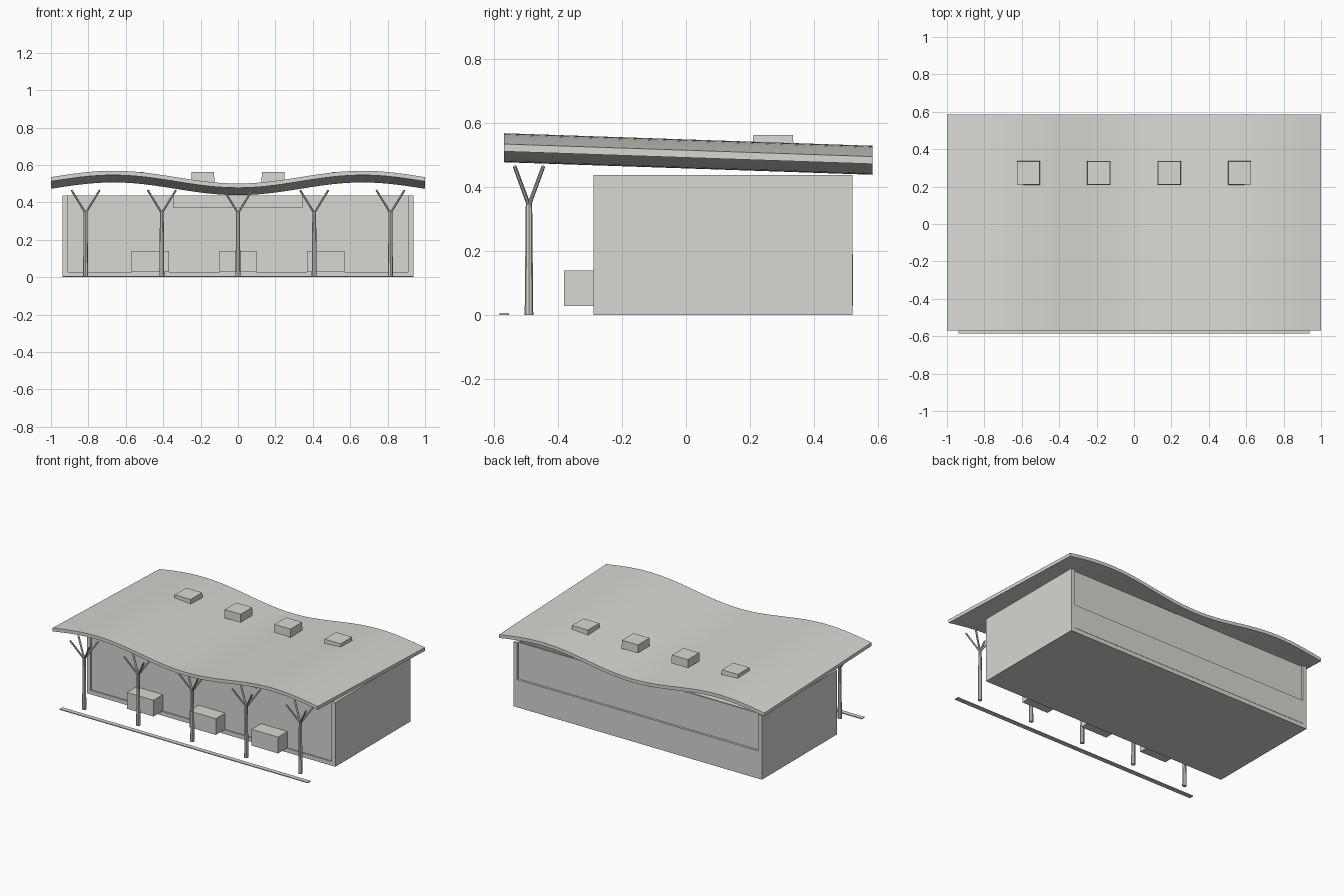
import bpy, bmesh, math
from mathutils import Vector

if "Cube" in bpy.data.objects:
    bpy.data.objects.remove(bpy.data.objects["Cube"])

grey = bpy.data.materials.new("warm_grey")
grey.diffuse_color = (0.69, 0.68, 0.65, 1)
grey.use_nodes = True
grey.node_tree.nodes["Principled BSDF"].inputs["Base Color"].default_value = grey.diffuse_color


def finish(name, bm):
    bmesh.ops.recalc_face_normals(bm, faces=bm.faces)
    me = bpy.data.meshes.new(name)
    bm.to_mesh(me)
    bm.free()
    me.materials.append(grey)
    ob = bpy.data.objects.new(name, me)
    bpy.context.collection.objects.link(ob)
    return ob


def smooth(ob):
    bpy.ops.object.select_all(action='DESELECT')
    ob.select_set(True)
    bpy.context.view_layer.objects.active = ob
    bpy.ops.object.shade_smooth_by_angle(angle=math.radians(40))


def box(name, x0, x1, y0, y1, z0, z1, taper=1.0):
    bm = bmesh.new()
    bmesh.ops.create_cube(bm, size=1)
    for v in bm.verts:
        k = taper if v.co.z > 0 else 1.0
        v.co = Vector(((x0 + x1) / 2 + v.co.x * k * (x1 - x0),
                       (y0 + y1) / 2 + v.co.y * k * (y1 - y0),
                       (z0 + z1) / 2 + v.co.z * (z1 - z0)))
    return finish(name, bm)


def rod(bm, a, b, r0, r1, sides):
    a, b = Vector(a), Vector(b)
    d = b - a
    made = bmesh.ops.create_cone(bm, cap_ends=True, segments=sides,
                                 radius1=r0, radius2=r1, depth=d.length)
    rot = d.to_track_quat('Z', 'Y')
    for v in made['verts']:
        v.co = rot @ v.co + (a + b) / 2


# wavy roof, sloping gently down to the back
def roof_z(x, y):
    return 0.535 - 0.034 * math.cos(1.5 * math.pi * x) - 0.034 * (y + 0.57)


N, T = 40, 0.023
bm = bmesh.new()
rings = []
for i in range(N + 1):
    x = -1 + 2 * i / N
    rings.append([bm.verts.new((x, y, roof_z(x, y) - t))
                  for y, t in ((-0.57, 0), (0.585, 0), (0.585, T), (-0.57, T))])
for a, b in zip(rings, rings[1:]):
    for k in range(4):
        bm.faces.new((a[k], a[(k + 1) % 4], b[(k + 1) % 4], b[k]))
bm.faces.new(rings[0])
bm.faces.new(rings[-1])
smooth(finish("wavy_roof", bm))

# rooflights
for x, zb in ((-0.565, 0.522), (-0.188, 0.507), (0.188, 0.507), (0.565, 0.522)):
    box("rooflight", x - 0.062, x + 0.062, 0.209, 0.337, zb, 0.563, 0.97)

# open-topped hall: floor, side walls, front wall, back wall and back glazing
W, H = 0.937, 0.438
box("floor_slab", -W, W, -0.29, 0.521, 0, 0.028)
for s in (-1, 1):
    xs = sorted((s * W, s * (W - 0.028)))
    box("side_wall", *xs, -0.29, 0.521, 0.028, H)
I = W - 0.028
box("front_wall", -I, I, -0.281, -0.268, 0.028, 0.372)
for s in (-1, 1):
    box("front_wall_upper", *sorted((s * 0.345, s * I)), -0.281, -0.268, 0.372, H)
box("back_wall", -I, I, 0.495, 0.523, 0.028, 0.19)
box("back_glazing", -I, I, 0.497, 0.508, 0.19, H)

# stalls along the front
for x in (-0.47, 0, 0.47):
    box("stall", x - 0.1, x + 0.1, -0.382, -0.275, 0.028, 0.139)

# kerb
box("kerb", -W, W, -0.585, -0.555, 0, 0.006)

# branching columns
for i in range(-2, 3):
    x, y = i * 0.4075, -0.492
    bm = bmesh.new()
    rod(bm, (x, y, 0), (x, y, 0.348), 0.0135, 0.010, 8)
    for sx in (-1, 1):
        for sy in (-1, 1):
            rod(bm, (x, y, 0.343), (x + sx * 0.075, y + sy * 0.045, 0.465),
                0.0065, 0.006, 6)
    smooth(finish("tree_column", bm))
